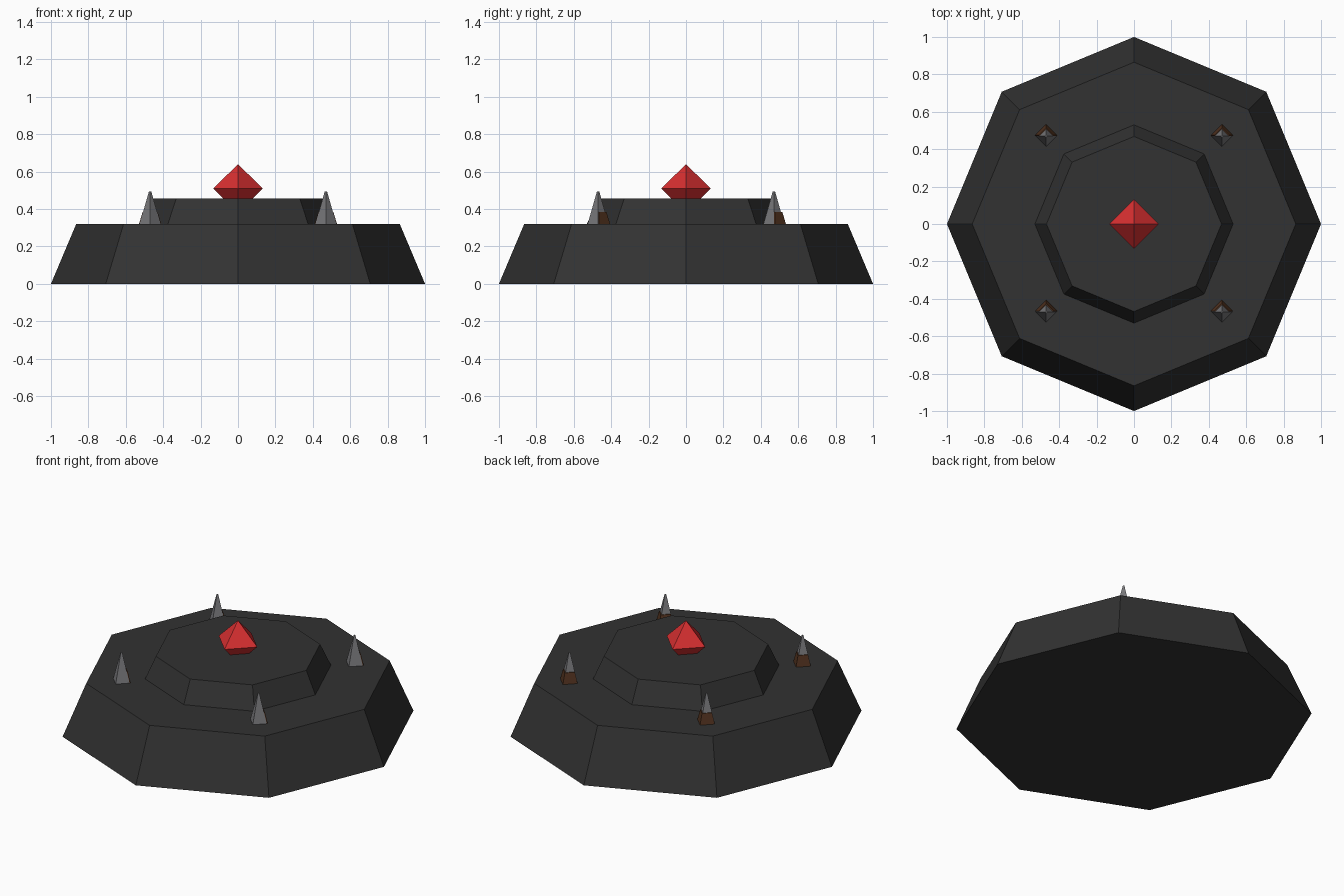
import bpy
import math

if "Cube" in bpy.data.objects:
    bpy.data.objects.remove(bpy.data.objects["Cube"])


def material(name, rgb):
    m = bpy.data.materials.new(name)
    m.diffuse_color = (*rgb, 1.0)
    m.use_nodes = True
    m.node_tree.nodes["Principled BSDF"].inputs["Base Color"].default_value = m.diffuse_color
    return m


STONE = material("dark stone", (0.032, 0.032, 0.032))
RED = material("red crystal", (0.68, 0.028, 0.03))
STEEL = material("grey metal", (0.19, 0.19, 0.20))
RUST = material("brown rust", (0.085, 0.033, 0.014))


def frustum(name, sides, rings, mat, at=(0, 0)):
    """Flat-sided solid through (radius, z) rings, first corner on +x; radius 0 is a point."""
    verts, loops, faces = [], [], []
    for r, z in rings:
        start = len(verts)
        n = sides if r > 0 else 1
        for i in range(n):
            a = math.tau * i / sides
            verts.append((at[0] + r * math.cos(a), at[1] + r * math.sin(a), z))
        loops.append([start + i % n for i in range(sides)])
    for low, high in zip(loops, loops[1:]):
        for i in range(sides):
            j = (i + 1) % sides
            quad = [low[i], low[j], high[j], high[i]]
            faces.append(list(dict.fromkeys(quad)))
    if rings[0][0] > 0:
        faces.append(loops[0][::-1])
    if rings[-1][0] > 0:
        faces.append(loops[-1])
    mesh = bpy.data.meshes.new(name)
    mesh.from_pydata(verts, [], faces)
    mesh.materials.append(mat)
    ob = bpy.data.objects.new(name, mesh)
    bpy.context.collection.objects.link(ob)
    return ob


# Two octagonal stone tiers
frustum("lower_tier", 8, [(1.0, 0.0), (0.865, 0.32)], STONE)
frustum("upper_tier", 8, [(0.53, 0.32), (0.468, 0.455)], STONE)

# Crystal half sunk into the top
frustum("crystal", 4, [(0, 0.38), (0.132, 0.51), (0, 0.64)], RED)

# Four corner spikes, each with a rusty foot showing on its back side
for sx in (-1, 1):
    for sy in (-1, 1):
        x, y = 0.47 * sx, 0.47 * sy
        tag = ("left" if sx < 0 else "right") + ("_front" if sy < 0 else "_back")
        frustum("spike_" + tag, 4, [(0.056, 0.32), (0.006, 0.495)], STEEL, (x, y))
        frustum("rust_foot_" + tag, 4, [(0.059, 0.32), (0.040, 0.385)], RUST, (x, y + 0.005))
